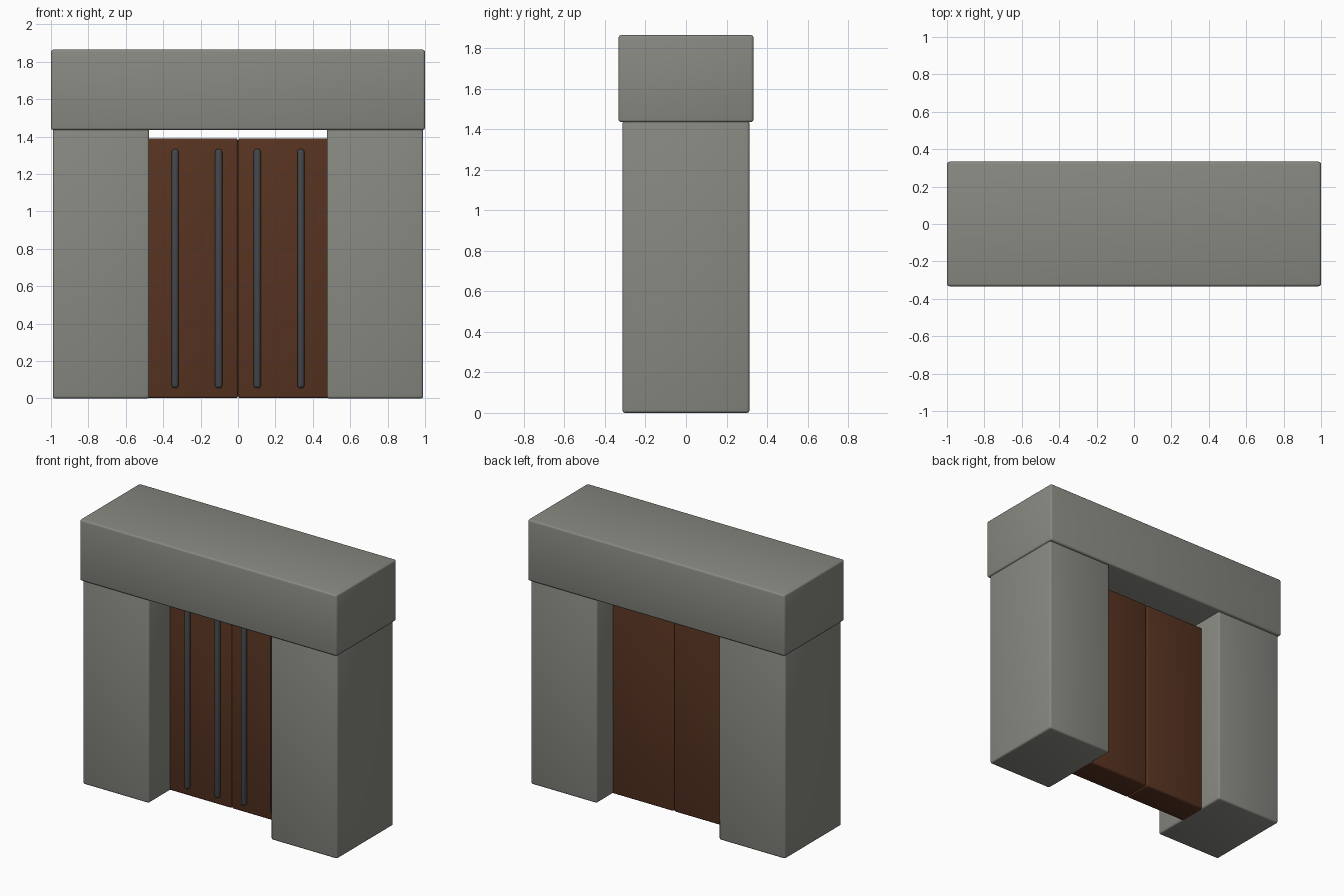
import bpy
from mathutils import Vector

cube = bpy.data.objects.get("Cube")
if cube:
    bpy.data.objects.remove(cube, do_unlink=True)


def material(name, color):
    m = bpy.data.materials.new(name)
    m.use_nodes = True
    m.diffuse_color = (*color, 1)
    bsdf = m.node_tree.nodes["Principled BSDF"]
    bsdf.inputs["Base Color"].default_value = (*color, 1)
    bsdf.inputs["Roughness"].default_value = 0.8
    return m


stone = material("grey stone", (0.25, 0.25, 0.225))
wood = material("dark brown wood", (0.095, 0.033, 0.015))
iron = material("dark iron", (0.06, 0.062, 0.07))


def block(name, low, high, mat, bevel=0.013):
    """Box between two corners, with rounded edges."""
    low, high = Vector(low), Vector(high)
    bpy.ops.mesh.primitive_cube_add(size=1, location=(low + high) / 2)
    obj = bpy.context.object
    obj.name = name
    obj.scale = high - low
    bpy.ops.object.transform_apply(location=False, rotation=False, scale=True)
    obj.data.materials.append(mat)
    mod = obj.modifiers.new("rounded edges", "BEVEL")
    mod.width = bevel
    mod.segments = 3
    bpy.ops.object.modifier_apply(modifier=mod.name)
    bpy.ops.object.shade_smooth_by_angle()
    return obj


# Lintel across the top
block("lintel", (-1, -0.333, 1.435), (1, 0.333, 1.865), stone)

for side, s in (("left", 1), ("right", -1)):
    def mirrored(name, x0, x1, y, z, mat, bevel=0.013):
        a, b = sorted((s * x0, s * x1))
        block(f"{side}_{name}", (a, y[0], z[0]), (b, y[1], z[1]), mat, bevel)

    # Pillar, and a door leaf set into it
    mirrored("pillar", 0.475, 0.99, (-0.313, 0.313), (0, 1.445), stone)
    mirrored("door", 0, 0.5, (-0.075, 0.135), (0.001, 1.39), wood)

    # Iron bars on the front of the door
    for label, x in (("inner", 0.103), ("outer", 0.336)):
        mirrored(f"{label}_bar", x - 0.019, x + 0.019,
                 (-0.1, -0.062), (0.055, 1.333), iron, 0.016)
